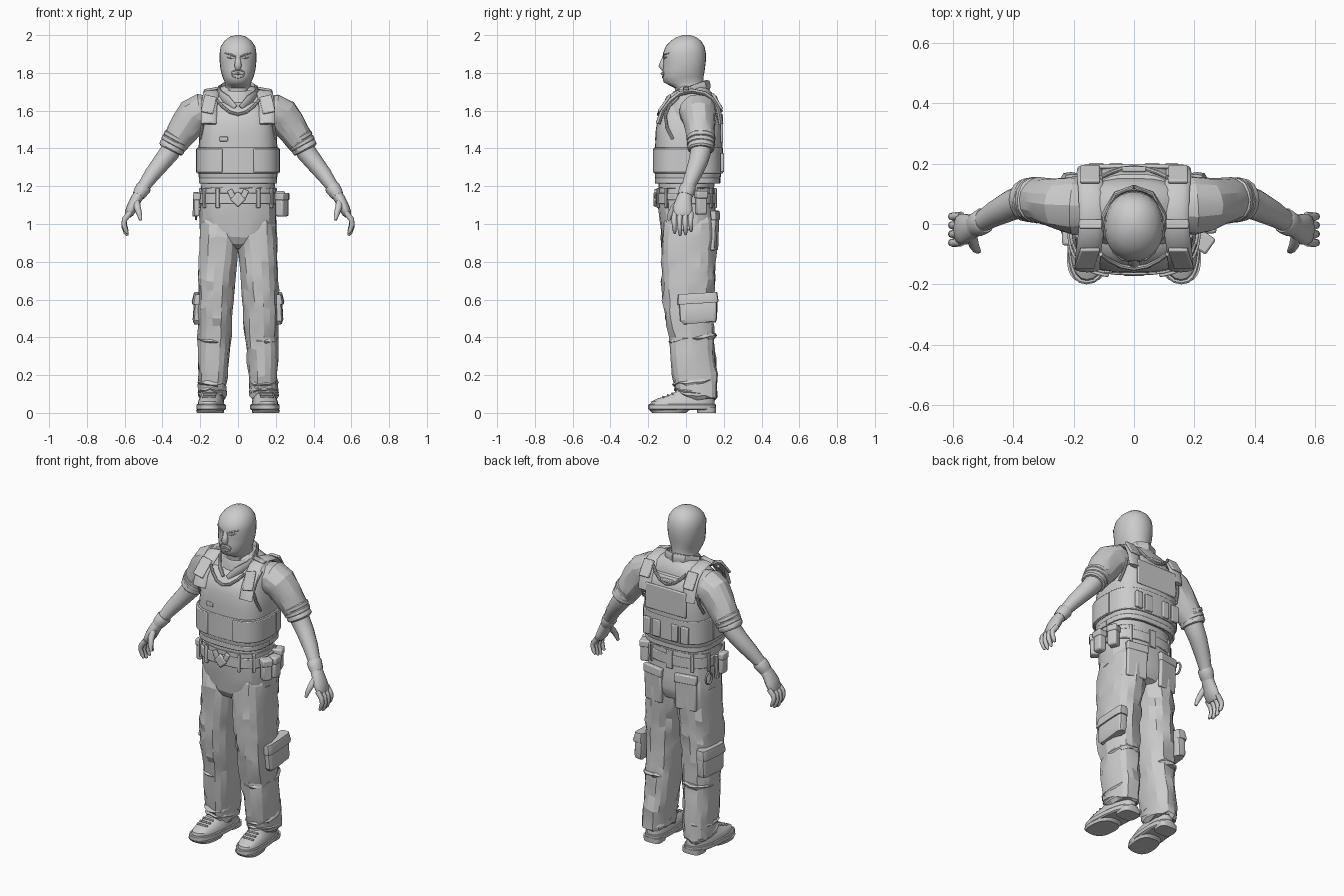
import bpy, bmesh, math, random
from mathutils import Vector
random.seed(4)

grey = bpy.data.materials.new("plain grey")
grey.diffuse_color = (0.6, 0.6, 0.6, 1)


def finish(name, bm, bevel=0, angle=32):
    bmesh.ops.recalc_face_normals(bm, faces=bm.faces)
    me = bpy.data.meshes.new(name)
    bm.to_mesh(me)
    bm.free()
    ob = bpy.data.objects.new(name, me)
    bpy.context.collection.objects.link(ob)
    me.materials.append(grey)
    if bevel:
        m = ob.modifiers.new("bevel", 'BEVEL')
        m.width, m.segments = bevel, 2
    bpy.ops.object.select_all(action='DESELECT')
    ob.select_set(True)
    bpy.context.view_layer.objects.active = ob
    bpy.ops.object.shade_smooth_by_angle(angle=math.radians(angle))
    return ob


def skin(name, rings, closed=False, **kw):
    """Bridge equal-sized rings of points; cap the ends or close the loop."""
    bm = bmesh.new()
    vs = [[bm.verts.new(p) for p in r] for r in rings]
    n = len(vs[0])
    pairs = list(zip(vs, vs[1:])) + ([(vs[-1], vs[0])] if closed else [])
    for a, b in pairs:
        for i in range(n):
            j = (i + 1) % n
            bm.faces.new((a[i], a[j], b[j], b[i]))
    if not closed:
        bm.faces.new(vs[0])
        bm.faces.new(vs[-1])
    return finish(name, bm, **kw)


def oval(x0, x1, y0, y1, a, e):
    c, s = math.cos(a), math.sin(a)
    f = lambda v: math.copysign(abs(v) ** (2 / e), v)
    return (x0 + x1) / 2 + (x1 - x0) / 2 * f(c), (y0 + y1) / 2 + (y1 - y0) / 2 * f(s)


def stack(name, keys, n=24, e=2.3, side=1, fold=0, step=0, tilt=0, shear=0, **kw):
    """Horizontal sections (z, x0, x1, y0, y1); fold adds cloth creases."""
    if step:
        fine = []
        for a, b in zip(keys, keys[1:]):
            k = max(1, round(abs(b[0] - a[0]) / step))
            fine += [[p + (q - p) * i / k for p, q in zip(a, b)] for i in range(k)]
        keys = fine + [keys[-1]]
    rings = []
    for z, x0, x1, y0, y1 in keys:
        ring = []
        for i in range(n):
            x, y = oval(x0, x1, y0, y1, 2 * math.pi * i / n, e)
            k = 1 + random.uniform(-fold, fold)
            mx, my = (x0 + x1) / 2, (y0 + y1) / 2
            x, y = mx + (x - mx) * k, my + (y - my) * k
            dz = random.uniform(-fold, fold) * 0.2
            ring.append((side * (x - shear * y), y, z + tilt * y + dz))
        rings.append(ring)
    return skin(name, rings, **kw)


def tube(name, pts, n=14, fold=0, side=1, closed=False, ref=(0, 1, 0), **kw):
    """Sweep along (x, y, z, radius, radius across ref)."""
    P = [Vector(p[:3]) for p in pts]
    rings = []
    for i, p in enumerate(pts):
        if closed:
            t = P[(i + 1) % len(P)] - P[i - 1]
        else:
            t = P[min(i + 1, len(P) - 1)] - P[max(i - 1, 0)]
        t.normalize()
        u = t.cross(Vector(ref)).normalized()
        v = u.cross(t)
        ring = []
        for j in range(n):
            a = 2 * math.pi * j / n
            k = 1 + random.uniform(-fold, fold)
            q = P[i] + (u * math.cos(a) * p[3] + v * math.sin(a) * p[4]) * k
            ring.append((side * q.x, q.y, q.z))
        rings.append(ring)
    return skin(name, rings, closed, **kw)


def band(name, z0, z1, box, a0, a1, t=0.012, e=3, n=24, bevel=0.004):
    """Curved plate around an oval between two angles in degrees."""
    rings = []
    x0, x1, y0, y1 = box
    for i in range(n + 1):
        a = math.radians(a0 + (a1 - a0) * i / n)
        o = oval(x0, x1, y0, y1, a, e)
        q = oval(x0 + t, x1 - t, y0 + t, y1 - t, a, e)
        rings.append([(*q, z0), (*o, z0), (*o, z1), (*q, z1)])
    return skin(name, rings, bevel=bevel)


def block(name, c, size, rot=(0, 0, 0), bevel=0.008):
    bm = bmesh.new()
    bmesh.ops.create_cube(bm, size=1)
    for v in bm.verts:
        v.co = Vector([a * b for a, b in zip(v.co, size)])
    ob = finish(name, bm, bevel=bevel)
    ob.location, ob.rotation_euler = c, [math.radians(r) for r in rot]
    return ob


# masked head and neck
stack("head", [(1.64, -.075, .075, -.05, .1), (1.72, -.072, .072, -.06, .095),
    (1.735, -.07, .07, -.09, .095), (1.75, -.07, .07, -.118, .093), (1.78, -.083, .083, -.126, .093),
    (1.82, -.093, .093, -.122, .1), (1.86, -.097, .097, -.12, .105), (1.9, -.098, .098, -.123, .106),
    (1.94, -.092, .092, -.108, .098), (1.97, -.072, .072, -.08, .08), (1.99, -.045, .045, -.048, .053),
    (2.0, -.015, .015, -.015, .022)], n=28, e=2.15, angle=50)
tube("nose", [(0, -.108, 1.895, .01, .01), (0, -.121, 1.86, .014, .016), (0, -.128, 1.837, .018, .02),
    (0, -.118, 1.82, .012, .014)], n=10, ref=(1, 0, 0), angle=70)
tube("mouth_opening", [(.034 * math.cos(a), -.124 + .006 * abs(math.cos(a)), 1.795 + .02 * math.sin(a), .004, .004)
    for a in [i * math.pi / 8 for i in range(16)]], n=6, closed=True)
tube("lips", [(-.024, -.118, 1.79, .003, .005), (0, -.127, 1.796, .007, .008), (.024, -.118, 1.79, .003, .005)], n=8)
for s in (-1, 1):
    tube("brow", [(.012, -.12, 1.886, .005, .006), (.04, -.115, 1.898, .005, .006),
        (.07, -.09, 1.904, .004, .005)], n=8, side=s)
    tube("eye", [(.018, -.117, 1.875, .003, .004), (.038, -.113, 1.88, .007, .005),
        (.06, -.099, 1.885, .003, .004)], n=8, side=s)

# shirt body and collar
stack("shirt", [(1.15, -.195, .195, -.145, .145), (1.24, -.195, .195, -.145, .155), (1.45, -.19, .19, -.13, .17),
    (1.6, -.195, .195, -.1, .16), (1.65, -.19, .19, -.07, .15), (1.69, -.145, .145, -.05, .14),
    (1.715, -.1, .1, -.045, .12), (1.73, -.08, .08, -.04, .11)], n=28, e=2.5, fold=.01, step=.05)
stack("collar", [(1.665, -.102, .102, -.083, .125), (1.71, -.095, .095, -.075, .118),
    (1.725, -.088, .088, -.068, .112), (1.69, -.083, .083, -.06, .108)], tilt=.35, e=2.1)
for s in (-1, 1):
    tube("collar_fold", [(0, .122, 1.735, .008, .026), (.06, .1, 1.73, .008, .027), (.1, .03, 1.705, .009, .028),
        (.092, -.04, 1.682, .009, .026), (.055, -.092, 1.655, .009, .026), (.015, -.118, 1.615, .007, .016)],
        n=10, ref=(0, 0, 1), side=s)

# armoured vest
stack("vest", [(1.225, -.2, .2, -.155, .17), (1.25, -.208, .208, -.165, .185), (1.42, -.208, .208, -.163, .193),
    (1.5, -.2, .2, -.16, .195), (1.57, -.182, .182, -.147, .192), (1.61, -.165, .165, -.122, .182),
    (1.64, -.14, .14, -.09, .165), (1.65, -.1, .1, -.06, .14)], n=32, e=3, step=.04)
band("vest_hem", 1.215, 1.245, (-.207, .207, -.165, .182), 0, 359.9, n=40)
band("waist_wrap", 1.268, 1.405, (-.216, .216, -.17, .195), 0, 359.9, n=40)
for s in (-1, 1):
    mid = 270 + s * 55
    band("waist_flap", 1.272, 1.4, (-.222, .222, -.18, .198), mid - 41, mid + 41)
    # shoulder strap, pads and clip
    path = [(.155, -.148, 1.53), (.154, -.124, 1.6), (.15, -.085, 1.65), (.143, -.035, 1.69), (.14, .03, 1.705),
        (.142, .1, 1.69), (.146, .148, 1.655), (.148, .172, 1.605), (.146, .185, 1.53)]
    tube("shoulder_strap", [(*p, .013, .042) for p in path], n=12, ref=(1, 0, 0), side=s)
    block("strap_pad", (s * .155, -.114, 1.633), (.066, .014, .11), (-35, s * -13, 0), .005)
    block("strap_clip", (s * .143, 0, 1.712), (.075, .03, .014), (-5, s * 10, 0), .004)
    block("back_strap_pad", (s * .146, .165, 1.65), (.066, .014, .1), (32, 0, 0), .005)
    for y, sg in ((-.1, -1), (.145, 1)):
        tube("armhole_piping", [(.2, y - sg * .03, 1.45, .008, .008), (.19, y, 1.51, .008, .008),
            (.18, y + sg * .01, 1.57, .008, .008), (.184, y - sg * .012, 1.625, .008, .008),
            (.186, y - sg * .06, 1.67, .008, .008)], n=8, side=s, ref=(1, 0, 0))
# neckline piping front and back
for name, y, z, yy in (("front_neck_piping", -.147, 1.58, -.1), ("back_neck_piping", .187, 1.6, .155)):
    tube(name, [(x * .11, y + (yy - y) * x * x, z + .075 * x * x, .008, .008)
        for x in [-1, -.75, -.4, 0, .4, .75, 1]], n=8)
block("chest_tab", (-.075, -.158, 1.45), (.045, .01, .025), bevel=.004)
block("back_plate", (0, .19, 1.505), (.27, .014, .15), bevel=.006)
block("drag_handle", (0, .182, 1.62), (.08, .018, .018), bevel=.004)
for x, w in ((-.125, .05), (-.06, .045), (.06, .05), (.125, .045)):
    block("back_pouch", (x, .192, 1.325), (w, .02, .1), bevel=.005)

# belt with loops, buckle and gear
band("belt", 1.105, 1.165, (-.208, .208, -.16, .158), 0, 359.9, n=40, e=2.6)
for a in (20, 55, 90, 125, 160, 215, 245, 295, 325):
    band("belt_loop", 1.085, 1.19, (-.214, .214, -.165, .163), a - 3, a + 3, n=3, e=2.6, bevel=.003)
block("buckle", (0, -.163, 1.13), (.06, .018, .06), (0, 45, 0))
for s in (-1, 1):
    block("buckle_wing", (s * .035, -.16, 1.16), (.03, .016, .045), (0, s * 25, 0), .005)
for x, y, z, r in ((.23, -.06, 1.1, 35), (.243, .0, 1.1, 0), (-.218, -.04, 1.1, 0), (.212, .08, 1.11, -20)):
    w = .05 if x > 0 else .03
    block("belt_pouch", (x, y, z), (w, .055, .12), (0, 0, -r), .01)
    block("pouch_lid", (x, y, z + .045), (w + .01, .062, .04), (0, 0, -r), .008)
tube("baton", [(-.222, .03, 1.17, .013, .013), (-.228, .03, 1.04, .013, .013)], n=10)
tube("cuff_ring", [(-.222, .1 + .03 * math.cos(a), 1.06 + .035 * math.sin(a), .006, .006)
    for a in [i * math.pi / 6 for i in range(12)]], n=6, closed=True, ref=(1, 0, 0))

# trousers
stack("trouser_seat", [(.875, -.035, .035, -.07, .1), (.895, -.1, .1, -.112, .14), (.93, -.17, .17, -.128, .156),
    (.97, -.2, .2, -.134, .162), (1.04, -.203, .203, -.142, .16), (1.1, -.2, .2, -.15, .153),
    (1.19, -.198, .198, -.15, .15)], n=26, e=2.6, fold=.02, step=.05, angle=18)
for s in (-1, 1):
    stack("trouser_leg", [(.075, .075, .2, -.03, .155), (.09, .062, .212, -.05, .163), (.2, .055, .207, -.068, .165),
        (.28, .047, .213, -.078, .155), (.4, .035, .213, -.088, .145), (.5, .03, .212, -.11, .143),
        (.6, .025, .214, -.122, .145), (.75, .013, .212, -.13, .15), (.86, .0, .207, -.13, .157),
        (.93, -.01, .204, -.13, .16), (1.0, .0, .2, -.126, .156), (1.05, .02, .18, -.11, .14)],
        n=17, e=2.5, side=s, fold=.065, step=.058, angle=16)
    for z, y0, t in ((.115, -.06, -.15), (.16, -.068, .1), (.39, -.088, .12)):
        stack("trouser_fold", [(z - .014, .06, .206, y0 + .008, .155), (z, .045 if z > .3 else .057, .215, y0 - .004, .163),
            (z + .014, .06, .206, y0 + .008, .155)], n=17, side=s, fold=.03, tilt=t, angle=16)
    # cargo and rear pockets
    stack("cargo_pocket", [(.47, .185, .232, -.015, .16), (.49, .18, .24, -.03, .165), (.56, .175, .236, -.035, .165),
        (.62, .175, .228, -.04, .16)], n=16, e=5, side=s, fold=.02, tilt=.08, angle=25)
    stack("cargo_flap", [(.575, .175, .243, -.044, .17), (.585, .175, .245, -.046, .172), (.63, .175, .234, -.042, .165)],
        n=16, e=5, side=s, tilt=.06)
    block("rear_pocket", (s * .108, .152, .955), (.125, .024, .19), (-2, 0, s * -10), .008)
    block("rear_flap", (s * .108, .155, 1.045), (.132, .028, .05), (2, 0, s * -10), .006)

    # boots
    f = dict(side=s, shear=.08)
    stack("boot_sole", [(.014, .075, .208, -.19, .155), (.02, .066, .216, -.2, .16), (.042, .066, .216, -.2, .16),
        (.046, .07, .212, -.195, .157)], e=2.5, **f)
    stack("boot_tread", [(0, .072, .21, -.18, .0), (.016, .068, .214, -.195, .02)], e=2.6, **f)
    stack("boot_heel", [(0, .085, .197, .06, .158), (.03, .082, .2, .055, .16)], e=3.5, **f)
    stack("boot_upper", [(.04, .073, .209, -.19, .152), (.06, .075, .207, -.184, .152), (.077, .08, .202, -.15, .15),
        (.09, .086, .196, -.1, .146), (.11, .088, .194, -.06, .145), (.17, .09, .19, -.04, .14)], **f)
    for i in range(3):
        block("lace", (s * (.153 - i * .002), -.12 + i * .024, .085 + i * .009), (.07, .012, .01), (-22, 0, 0), .003)

    # arms with rolled sleeves
    tube("sleeve", [(.15, .06, 1.59, .085, .09), (.195, .062, 1.593, .096, .098), (.235, .065, 1.573, .094, .09),
        (.268, .071, 1.53, .088, .082), (.298, .076, 1.485, .081, .077), (.325, .08, 1.445, .073, .075),
        (.345, .08, 1.412, .066, .07)], n=16, fold=.03, side=s, angle=22)
    for i in range(3):
        x, z = .325 + i * .013, 1.45 - i * .023
        tube("sleeve_cuff", [(x - .008, .08, z + .014, .066, .068), (x - .003, .08, z + .006, .076 - i * .003, .077 - i * .002),
            (x + .005, .08, z - .008, .074 - i * .003, .076 - i * .002), (x + .008, .08, z - .014, .06, .065)],
            n=16, fold=.025, side=s)
    tube("forearm", [(.335, .08, 1.43, .055, .058), (.365, .076, 1.375, .053, .055), (.405, .063, 1.325, .048, .051),
        (.455, .038, 1.262, .042, .044), (.495, .014, 1.205, .034, .036), (.52, 0, 1.165, .031, .034)], side=s, angle=50)
    # gloves
    tube("glove_cuff", [(.495, .012, 1.2, .037, .04), (.5, .01, 1.192, .041, .044), (.518, 0, 1.165, .037, .042),
        (.527, -.004, 1.15, .033, .039)], side=s)
    tube("glove_palm", [(.518, 0, 1.165, .03, .034), (.54, -.01, 1.13, .03, .042), (.56, -.017, 1.09, .029, .052),
        (.577, -.018, 1.055, .024, .052), (.583, -.018, 1.04, .015, .042)], side=s, angle=50)
    for i, drop in enumerate((.012, 0, .005, .022)):
        y = -.06 + i * .029
        tube("finger", [(.572, y, 1.06, .015, .014), (.6, y - .003, 1.025, .015, .014),
            (.604, y - .002, .985 + drop, .013, .013), (.594, y, .955 + drop, .012, .011),
            (.585, y, .938 + drop, .006, .006)], n=8, side=s, angle=50)
    tube("thumb", [(.54, -.035, 1.12, .02, .018), (.532, -.066, 1.085, .018, .017), (.522, -.084, 1.05, .014, .014),
        (.515, -.09, 1.02, .008, .008)], n=8, side=s, angle=50)
